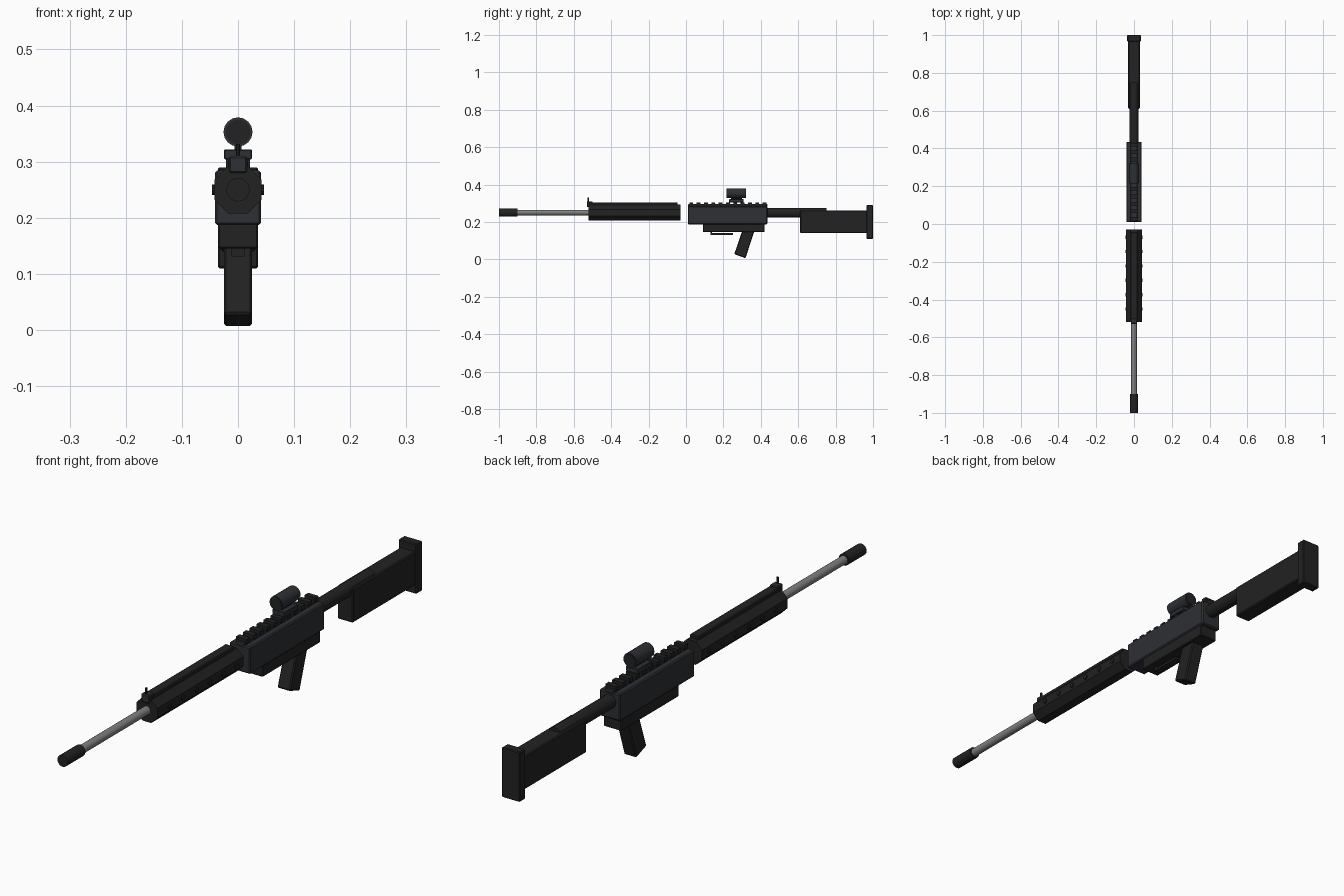
import bpy, bmesh
from math import pi, cos, sin
from mathutils import Matrix, Vector

if "Cube" in bpy.data.objects:
    bpy.data.objects.remove(bpy.data.objects["Cube"])


def material(name, r, g, b):
    m = bpy.data.materials.new(name)
    m.diffuse_color = (r, g, b, 1)
    m.use_nodes = True
    m.node_tree.nodes["Principled BSDF"].inputs["Base Color"].default_value = m.diffuse_color
    return m


BLACK = material("black_polymer", 0.016, 0.016, 0.017)
DARK = material("dark_steel", 0.026, 0.029, 0.034)
STEEL = material("bare_steel", 0.22, 0.22, 0.23)


def finish(name, bm, mat, bevel=0.0):
    bmesh.ops.recalc_face_normals(bm, faces=bm.faces[:])
    mesh = bpy.data.meshes.new(name)
    bm.to_mesh(mesh)
    bm.free()
    ob = bpy.data.objects.new(name, mesh)
    bpy.context.collection.objects.link(ob)
    mesh.materials.append(mat)
    if bevel:
        mod = ob.modifiers.new("edge_bevel", 'BEVEL')
        mod.width = bevel
        mod.segments = 1
    return ob


def add_box(bm, hx, y0, y1, z0, z1):
    mat = Matrix.Translation((0, (y0 + y1) / 2, (z0 + z1) / 2)) @ Matrix.Diagonal((2 * hx, y1 - y0, z1 - z0, 1))
    bmesh.ops.create_cube(bm, size=1, matrix=mat)


def box(name, hx, y0, y1, z0, z1, mat, bevel=0.003):
    bm = bmesh.new()
    add_box(bm, hx, y0, y1, z0, z1)
    return finish(name, bm, mat, bevel)


def add_tube(bm, p0, p1, r, sides, twist=0.0):
    p0, p1 = Vector(p0), Vector(p1)
    d = p1 - p0
    mat = Matrix.Translation((p0 + p1) / 2) @ d.to_track_quat('Z', 'Y').to_matrix().to_4x4() @ Matrix.Rotation(twist, 4, 'Z')
    bmesh.ops.create_cone(bm, cap_ends=True, segments=sides, radius1=r, radius2=r, depth=d.length, matrix=mat)


def tube(name, y0, y1, z, r, sides, mat, twist=0.0):
    bm = bmesh.new()
    add_tube(bm, (0, y0, z), (0, y1, z), r, sides, twist)
    return finish(name, bm, mat)


def side_profile(name, pts, hx, mat, bevel=0.003):
    # extrude a (y, z) outline across x
    bm = bmesh.new()
    face = bm.faces.new([bm.verts.new((-hx, y, z)) for y, z in pts])
    out = bmesh.ops.extrude_face_region(bm, geom=[face])
    bmesh.ops.translate(bm, vec=(2 * hx, 0, 0), verts=[v for v in out["geom"] if isinstance(v, bmesh.types.BMVert)])
    return finish(name, bm, mat, bevel)


# barrel and muzzle
tube("barrel", -0.92, -0.50, 0.25, 0.015, 16, STEEL)
tube("muzzle_device", -1.0, -0.90, 0.25, 0.021, 16, BLACK)

# octagonal handguard with top rail
tube("handguard", -0.52, -0.03, 0.25, 0.042 / cos(pi / 8), 8, BLACK, pi / 8)
box("handguard_rail", 0.018, -0.52, -0.045, 0.28, 0.304, BLACK)

# handguard side studs
bm = bmesh.new()
for i in range(6):
    y = -0.07 - 0.076 * i
    add_tube(bm, (-0.046, y, 0.25), (0.046, y, 0.25), 0.009, 10)
finish("handguard_studs", bm, BLACK)

# front sight
box("front_sight_base", 0.016, -0.53, -0.50, 0.28, 0.31, DARK)
bm = bmesh.new()
add_tube(bm, (0, -0.523, 0.30), (0, -0.523, 0.332), 0.004, 8)
finish("front_sight_post", bm, BLACK)

# upper and lower receiver
box("upper_receiver", 0.041, 0.01, 0.435, 0.187, 0.284, DARK, 0.004)
box("lower_receiver", 0.036, 0.09, 0.42, 0.145, 0.205, BLACK)

# receiver rail with teeth
box("receiver_rail", 0.018, 0.012, 0.435, 0.28, 0.295, DARK, 0.002)
bm = bmesh.new()
for i in range(11):
    y = 0.018 + 0.0392 * i
    add_box(bm, 0.021, y, y + 0.02, 0.288, 0.305)
finish("rail_teeth", bm, BLACK)

# optic
box("optic_mount", 0.025, 0.23, 0.308, 0.304, 0.322, DARK, 0.002)
box("optic_stem", 0.006, 0.24, 0.30, 0.315, 0.335, BLACK, 0)
tube("optic_body", 0.217, 0.32, 0.353, 0.026, 16, DARK)
tube("optic_lens", 0.2155, 0.3215, 0.353, 0.022, 16, BLACK)

# trigger guard and trigger
box("trigger_guard", 0.012, 0.13, 0.25, 0.131, 0.14, BLACK, 0)
box("trigger_guard_front", 0.012, 0.13, 0.14, 0.131, 0.15, BLACK, 0)

# slanted grip
side_profile("pistol_grip", [(0.305, 0.165), (0.37, 0.165), (0.318, 0.006), (0.258, 0.028)], 0.025, BLACK, 0.004)

# buffer tube, stock and butt pad
tube("buffer_tube", 0.43, 0.75, 0.25, 0.025, 16, BLACK)
box("stock", 0.031, 0.61, 0.97, 0.14, 0.262, BLACK, 0.004)
box("butt_pad", 0.036, 0.966, 1.0, 0.11, 0.29, BLACK)
